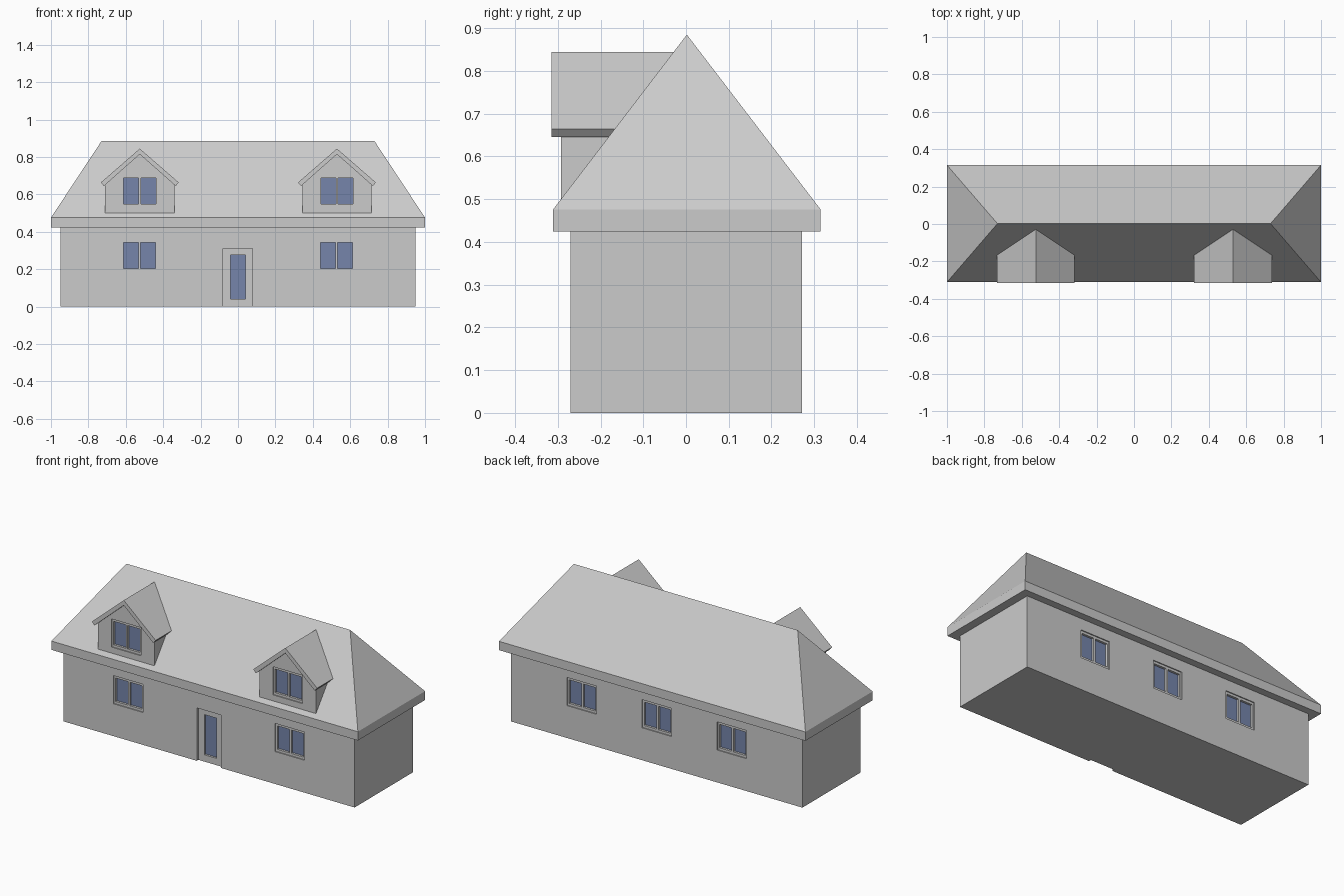
import bpy, bmesh
from mathutils import Vector

if "Cube" in bpy.data.objects:
    bpy.data.objects.remove(bpy.data.objects["Cube"], do_unlink=True)


def material(name, rgb):
    mat = bpy.data.materials.new(name)
    mat.use_nodes = True
    mat.diffuse_color = (*rgb, 1)
    mat.node_tree.nodes["Principled BSDF"].inputs["Base Color"].default_value = (*rgb, 1)
    return mat


GREY = material("light grey", (0.6, 0.6, 0.6))
BLUE = material("blue glass", (0.18, 0.235, 0.41))


def add_mesh(name, bm, mat):
    bmesh.ops.recalc_face_normals(bm, faces=bm.faces)
    mesh = bpy.data.meshes.new(name)
    bm.to_mesh(mesh)
    bm.free()
    mesh.materials.append(mat)
    obj = bpy.data.objects.new(name, mesh)
    bpy.context.collection.objects.link(obj)
    return obj


def box(name, x, y, z, mat=GREY):
    """Box from (low, high) ranges on each axis."""
    bm = bmesh.new()
    bmesh.ops.create_cube(bm, size=1)
    for v in bm.verts:
        v.co = Vector([(r[0] + r[1]) / 2 + c * abs(r[1] - r[0]) for c, r in zip(v.co, (x, y, z))])
    return add_mesh(name, bm, mat)


def extrude_y(name, profile, x, y0, y1):
    """Extrude an (x, z) outline along y."""
    bm = bmesh.new()
    face = bm.faces.new([bm.verts.new((x + px, y0, pz)) for px, pz in profile])
    new = bmesh.ops.extrude_face_region(bm, geom=[face])["geom"]
    bmesh.ops.translate(bm, vec=(0, y1 - y0, 0), verts=[g for g in new if isinstance(g, bmesh.types.BMVert)])
    return add_mesh(name, bm, GREY)


def cut(target, x, y, z):
    """Cut a box out of the target and remove the cutter."""
    cutter = box("cutter", x, y, z)
    cutter.hide_render = True
    mod = target.modifiers.new("opening", "BOOLEAN")
    mod.operation = "DIFFERENCE"
    mod.solver = "EXACT"
    mod.object = cutter
    with bpy.context.temp_override(object=target, active_object=target):
        bpy.ops.object.modifier_apply(modifier=mod.name)
    bpy.data.objects.remove(cutter, do_unlink=True)


def opening(name, target, wall_y, inward, frame, panes, frame_depth, glass_depth):
    """Sunken frame with deeper glazed panes; inward is the y sign into the wall."""
    outside = wall_y - inward * 0.05
    cut(target, frame[0], (outside, wall_y + inward * frame_depth), frame[1])
    glass_y = wall_y + inward * glass_depth
    for i, (px, pz) in enumerate(panes):
        cut(target, px, (outside, glass_y), pz)
        box(f"{name}_glass_{i + 1}", px, (glass_y - inward * 0.003, glass_y + inward * 0.002), pz, BLUE)


def window(name, target, wall_y, inward, x, z):
    """Two-pane window centred at x, z."""
    panes = [((x + s * 0.046 - 0.04, x + s * 0.046 + 0.04), (z - 0.069, z + 0.069)) for s in (-1, 1)]
    opening(name, target, wall_y, inward, ((x - 0.096, x + 0.096), (z - 0.083, z + 0.083)), panes, 0.006, 0.022)


# House walls
FRONT, BACK, MID = -0.27, 0.272, 0.002
walls = box("walls", (-0.95, 0.95), (FRONT, BACK), (0, 0.44))

# Hipped roof with upright fascia
bm = bmesh.new()
hx, hy = 1.0, 0.313
corners = [(-hx, MID - hy), (hx, MID - hy), (hx, MID + hy), (-hx, MID + hy)]
low = [bm.verts.new((x, y, 0.424)) for x, y in corners]
top = [bm.verts.new((x, y, 0.476)) for x, y in corners]
left, right = [bm.verts.new((x, MID, 0.885)) for x in (-0.73, 0.73)]
bm.faces.new(low)
for i in range(4):
    j = (i + 1) % 4
    bm.faces.new((low[i], low[j], top[j], top[i]))
bm.faces.new((top[0], top[1], right, left))
bm.faces.new((top[1], top[2], right))
bm.faces.new((top[2], top[3], left, right))
bm.faces.new((top[3], top[0], left))
add_mesh("main_roof", bm, GREY)

# Front door with one tall pane
opening("door", walls, FRONT, 1, ((-0.08, 0.077), (-0.05, 0.312)),
        [((-0.041, 0.039), (0.04, 0.277))], 0.015, 0.03)

# Ground floor windows
for side, x in (("right", -0.527), ("left", 0.527)):
    window(f"front_{side}_window", walls, FRONT, 1, x, 0.274)
for side, x in (("right", -0.49), ("middle", 0), ("left", 0.49)):
    window(f"back_{side}_window", walls, BACK, -1, x, 0.274)

# Dormers: gabled body, chevron roof and window
body = [(-0.185, 0.465), (0.185, 0.465), (0.185, 0.655), (0, 0.822), (-0.185, 0.655)]
chevron = [(0, 0.845), (0.208, 0.664), (0.192, 0.645), (0, 0.815), (-0.192, 0.645), (-0.208, 0.664)]
for side, x in (("right", -0.525), ("left", 0.529)):
    dormer = extrude_y(f"{side}_dormer_walls", body, x, -0.293, 0)
    extrude_y(f"{side}_dormer_roof", chevron, x, -0.315, 0)
    window(f"{side}_dormer_window", dormer, -0.293, 1, x, 0.618)
